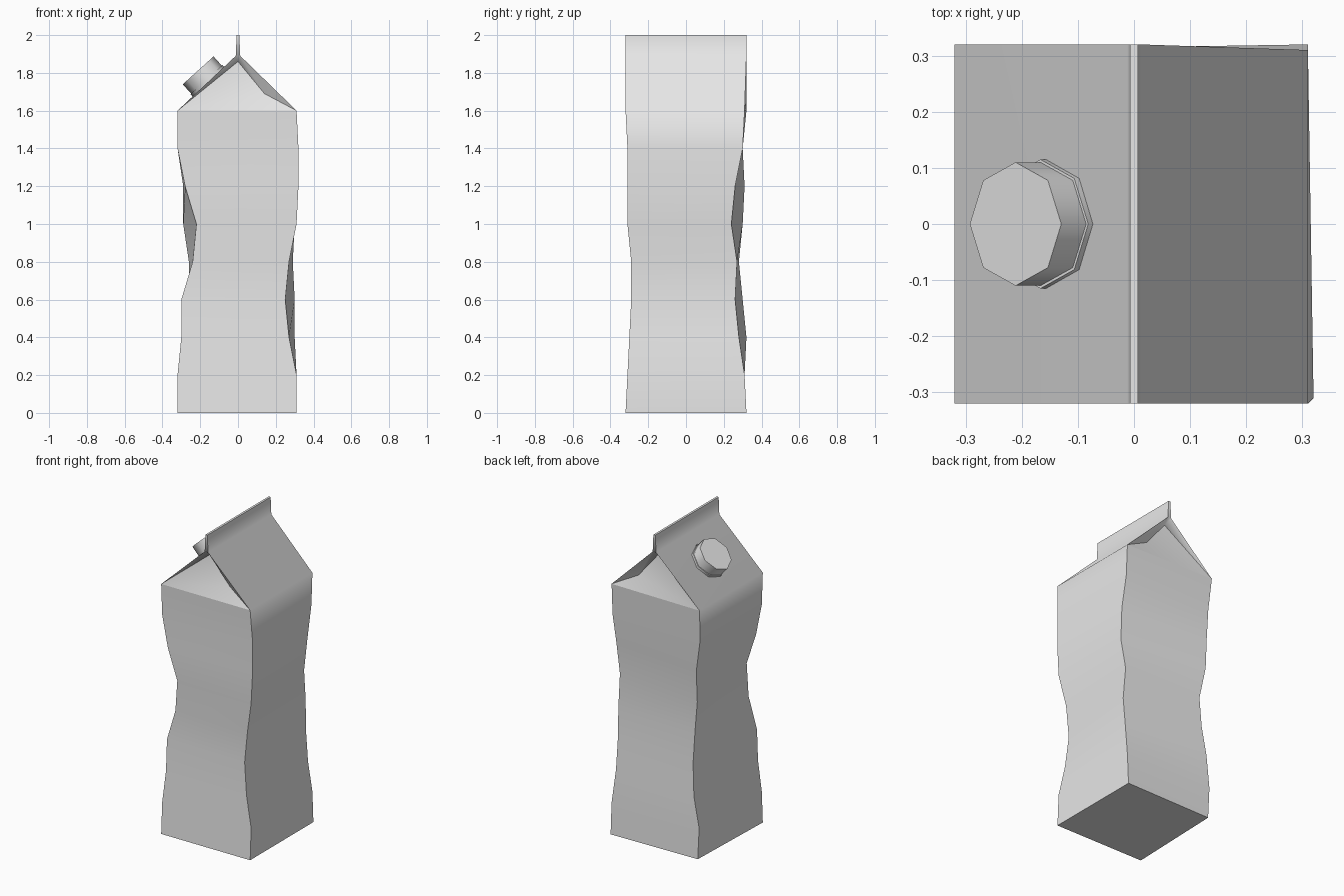
import bpy
import bmesh
import math
from mathutils import Matrix, Vector

cube = bpy.data.objects.get("Cube")
if cube:
    bpy.data.objects.remove(cube, do_unlink=True)

# One plain card colour for everything
card = bpy.data.materials.new("plain_grey_card")
card.use_nodes = True
card.diffuse_color = (0.8, 0.8, 0.8, 1)
card.node_tree.nodes["Principled BSDF"].inputs["Base Color"].default_value = card.diffuse_color

SMOOTH_LIMIT = math.radians(60)
HALF = 0.32
ROW_HEIGHT = 0.2
RIDGE_Z = 1.89
TOP_Z = 2.0


def finish(name, bm, forced_sharp=()):
    """Turn a bmesh into a softly shaded object with crisp folds."""
    bmesh.ops.recalc_face_normals(bm, faces=bm.faces)
    for face in bm.faces:
        face.smooth = True
    for edge in bm.edges:
        if edge in forced_sharp or edge.calc_face_angle(0) > SMOOTH_LIMIT:
            edge.smooth = False
    mesh = bpy.data.meshes.new(name)
    bm.to_mesh(mesh)
    bm.free()
    mesh.materials.append(card)
    obj = bpy.data.objects.new(name, mesh)
    bpy.context.collection.objects.link(obj)
    return obj


def corner_column(bm, side_x, side_y, dents_x, dents_y):
    """One crumpled upright corner; dents are inward hundredths per row."""
    column = []
    for row, (dx, dy) in enumerate(zip(dents_x, dents_y)):
        x = side_x * (HALF - dx / 100)
        y = side_y * (HALF - dy / 100)
        column.append(bm.verts.new((x, y, row * ROW_HEIGHT)))
    return column


# Crumpled square body
bm = bmesh.new()
front_left = corner_column(bm, -1, -1, (0, 0, 2, 2, 8, 10, 4, 0, 0), (0, 1, 2, 3, 3, 2, 1, 1, 0))
front_right = corner_column(bm, 1, -1, (1, 1, 5, 7, 5, 1, 0, 0, 1), (0, 1, 2, 3, 3, 1, 1, 1, 0))
back_right = corner_column(bm, 1, 1, (1, 1, 2, 2, 3, 2, 1, 1, 1), (0, 1, 4, 6, 5, 8, 6, 2, 1))
back_left = corner_column(bm, -1, 1, (2, 1, 4, 6, 6, 3, 3, 1, 0), (1, 1, 0, 2, 4, 2, 1, 2, 0))
columns = [front_left, front_right, back_right, back_left]

for index, column in enumerate(columns):
    following = columns[(index + 1) % len(columns)]
    for row in range(len(column) - 1):
        bm.faces.new((column[row], following[row], following[row + 1], column[row + 1]))
bm.faces.new([column[0] for column in columns])


def gable_end(left, right, side_y):
    """Tucked-in gable with its side folds and the end of the top seam."""
    def point(x, y, z):
        return bm.verts.new((x, side_y * y, z))

    apex = point(0, 0.275, 1.86)
    crease = point(0.14, 0.28, 1.69)
    ridge = [point(s * 0.012, HALF, RIDGE_Z) for s in (-1, 1)]
    seam = [point(s * 0.007, HALF, TOP_Z) for s in (-1, 1)]
    panels = [bm.faces.new((left, right, crease)), bm.faces.new((left, crease, apex))]
    bm.faces.new((right, ridge[1], crease))
    bm.faces.new((crease, ridge[1], apex))
    bm.faces.new((left, apex, ridge[0]))
    bm.faces.new((ridge[0], apex, ridge[1]))
    bm.faces.new((ridge[0], ridge[1], seam[1], seam[0]))
    outline = [e for f in panels for e in f.edges]
    return ridge, seam, {e for e in outline if outline.count(e) == 1}


# Gable ends, sloping roof panels and top seam
front_ridge, front_seam, front_folds = gable_end(front_left[-1], front_right[-1], -1)
back_ridge, back_seam, back_folds = gable_end(back_left[-1], back_right[-1], 1)
roof_corners = ((front_left[-1], back_left[-1]), (front_right[-1], back_right[-1]))
for side, (front, back) in enumerate(roof_corners):
    bm.faces.new((front, back, back_ridge[side], front_ridge[side]))
    bm.faces.new((front_ridge[side], back_ridge[side], back_seam[side], front_seam[side]))
bm.faces.new((front_seam[0], front_seam[1], back_seam[1], back_seam[0]))
finish("carton", bm, front_folds | back_folds)


# Eight-sided screw cap with a slim collar, set square to the left-hand slope
def lathe(name, profile, sides, placement):
    bm = bmesh.new()
    rings = []
    for radius, height in profile:
        ring = []
        for step in range(sides):
            angle = math.tau * step / sides
            ring.append(bm.verts.new((radius * math.cos(angle), radius * math.sin(angle), height)))
        rings.append(ring)
    for lower, upper in zip(rings, rings[1:]):
        for i in range(sides):
            j = (i + 1) % sides
            bm.faces.new((lower[i], lower[j], upper[j], upper[i]))
    bm.faces.new(rings[0])
    bm.faces.new(rings[-1])
    bm.transform(placement)
    return finish(name, bm)


slope = math.atan2(RIDGE_Z - 1.6, HALF)
placement = Matrix.Translation(Vector((-0.152, 0, 1.748))) @ Matrix.Rotation(-slope, 4, "Y")
lathe("cap_collar", ((0.115, -0.01), (0.115, 0.022)), 8, placement)
lathe("screw_cap", ((0.11, 0.015), (0.11, 0.088)), 8, placement)
